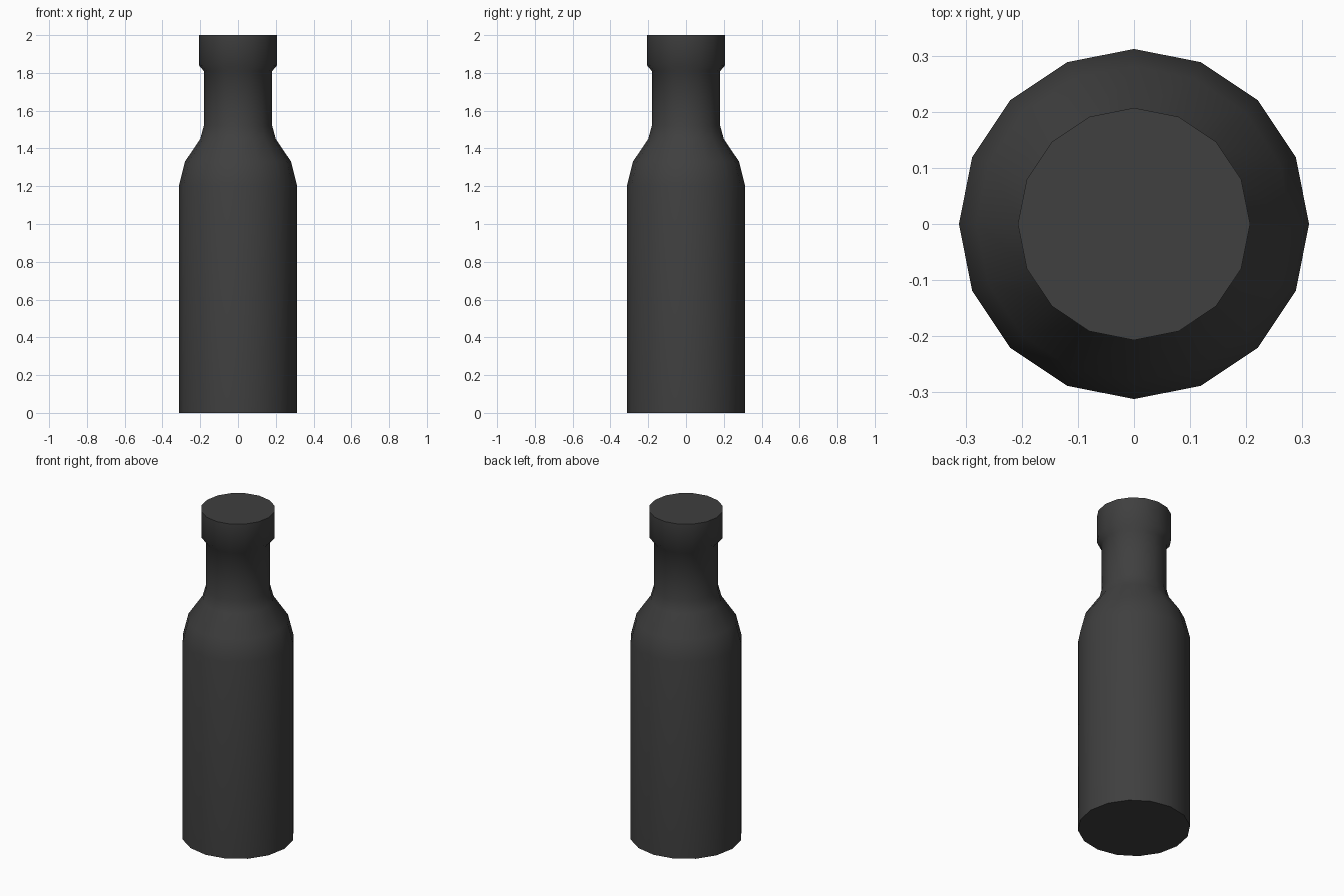
import bpy
import bmesh
from math import cos, sin, tau, radians

cube = bpy.data.objects.get("Cube")
if cube:
    bpy.data.objects.remove(cube, do_unlink=True)

SIDES = 16

# One dark glass colour
glass = bpy.data.materials.new("dark_charcoal")
glass.use_nodes = True
colour = (0.05, 0.05, 0.05, 1)
glass.diffuse_color = colour
glass.node_tree.nodes["Principled BSDF"].inputs["Base Color"].default_value = colour


def lathe(name, profile, material):
    """Turn a (radius, height) profile into a closed solid around z."""
    bm = bmesh.new()
    rings = [[bm.verts.new((r * cos(tau * i / SIDES), r * sin(tau * i / SIDES), z))
              for i in range(SIDES)] for r, z in profile]
    for low, high in zip(rings, rings[1:]):
        for i in range(SIDES):
            j = (i + 1) % SIDES
            bm.faces.new((low[i], low[j], high[j], high[i]))
    bm.faces.new(rings[0][::-1])
    bm.faces.new(rings[-1])
    mesh = bpy.data.meshes.new(name)
    bm.to_mesh(mesh)
    bm.free()
    mesh.materials.append(material)
    obj = bpy.data.objects.new(name, mesh)
    bpy.context.collection.objects.link(obj)
    bpy.ops.object.select_all(action='DESELECT')
    obj.select_set(True)
    bpy.context.view_layer.objects.active = obj
    bpy.ops.object.shade_smooth_by_angle(angle=radians(50))
    return obj


# Body, shoulder, neck and collar in one profile
lathe("bottle", [
    (0.312, 0), (0.312, 1.205),      # straight body
    (0.281, 1.33), (0.2, 1.45),      # shoulder
    (0.181, 1.52), (0.181, 1.81),    # neck
    (0.207, 1.84), (0.207, 2),       # collar
], glass)
